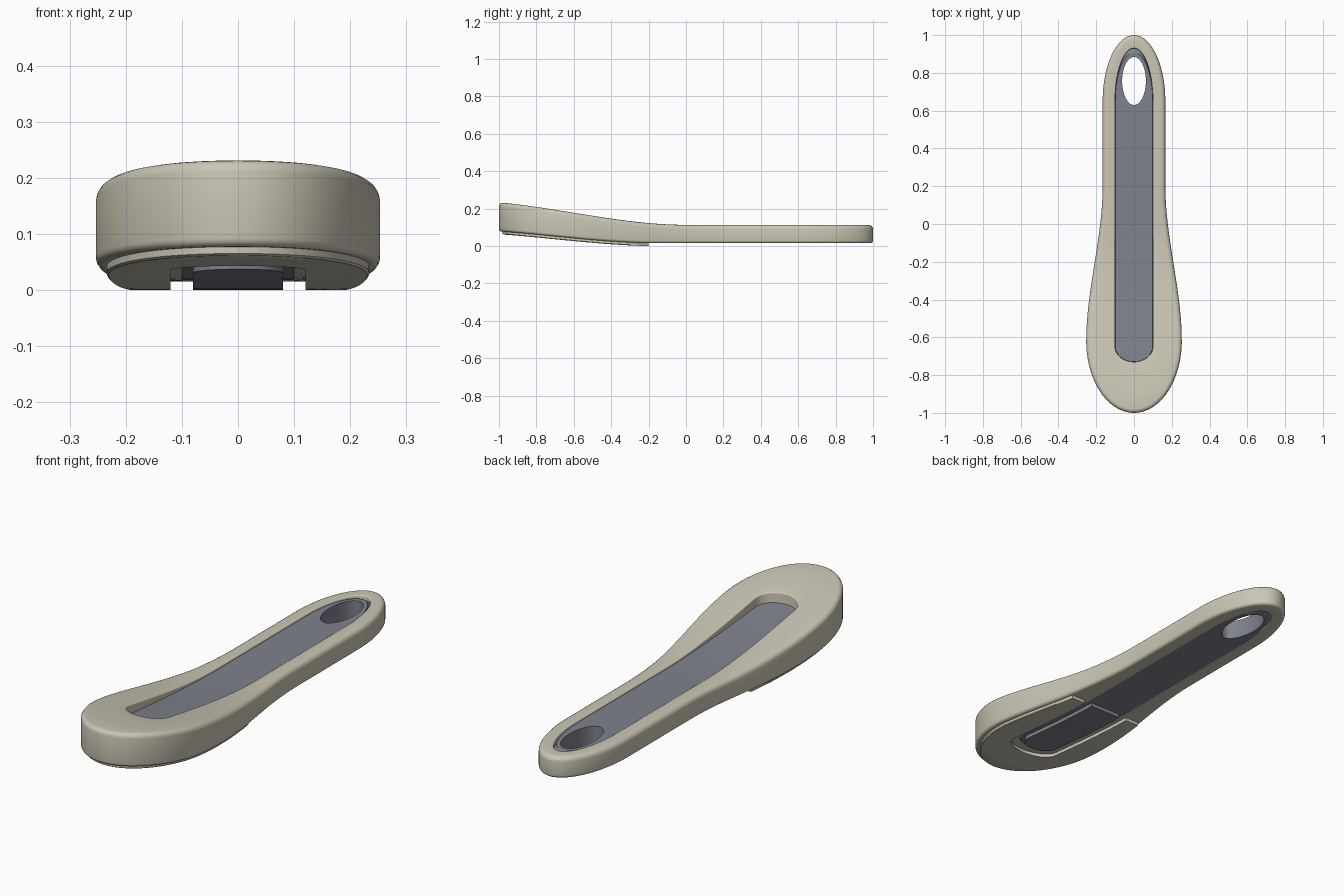
import bpy, bmesh
from math import sin, cos, pi, sqrt, hypot

cube = bpy.data.objects.get("Cube")
if cube:
    bpy.data.objects.remove(cube, do_unlink=True)

N = 128


def material(name, colour):
    m = bpy.data.materials.new(name)
    m.use_nodes = True
    m.diffuse_color = (*colour, 1)
    bsdf = m.node_tree.nodes["Principled BSDF"]
    bsdf.inputs["Base Color"].default_value = (*colour, 1)
    bsdf.inputs["Roughness"].default_value = 0.6
    return m


cream = material("cream plastic", (0.60, 0.57, 0.46))
grey = material("slate grey", (0.215, 0.225, 0.27))


# Side profile: the grip bends upward toward the front
def ease(u):
    u = min(max(u, 0), 1)
    return u * u * (3 - 2 * u)


def top_z(y):
    return 0.113 + 0.13 * ease(-y / 1.2)


def bottom_z(y):
    return 0.0155 + 0.073 * ease((-0.15 - y) / 1.1)


def insert_z(y):
    return 0.106 + 0.085 * ease(-y / 1.4)


# Plan outlines as half widths along y
def cap(d, length):
    return sqrt(max(0, 1 - (d / length) ** 2))


def body_width(y):
    if y > 0.65:
        return 0.166 * cap(y - 0.65, 0.35)
    if y < -0.62:
        return 0.253 * cap(y + 0.62, 0.38)
    return 0.166 + 0.087 * ease((0.2 - y) / 0.82)


def slot_width(front, back, width):
    def f(y):
        if y > 0.65:
            return width * cap(y - 0.65, back - 0.65)
        if y < front + 0.08:
            return width * cap(front + 0.08 - y, 0.08)
        return width
    return f


def closed_loop(width, front, back):
    mid, half = (front + back) / 2, (back - front) / 2
    pts = []
    for i in range(N):
        t = 2 * pi * i / N
        y = mid + half * cos(t)
        side = 0 if i in (0, N // 2) else (1 if sin(t) > 0 else -1)
        pts.append((side * width(y), y))
    return pts


def open_loop(width, front, back):
    pts = []
    for i in range(N + 1):
        s = -pi / 2 + pi * i / N
        y = back - (back - front) * cos(s)
        side = 0 if i == N // 2 else (1 if s > 0 else -1)
        pts.append((side * width(y), y))
    return pts


def inset(pts, d):
    out, n = [], len(pts)
    for i, (x, y) in enumerate(pts):
        a, b = pts[i - 1], pts[(i + 1) % n]
        tx, ty = b[0] - a[0], b[1] - a[1]
        k = d / (hypot(tx, ty) or 1)
        out.append((x - ty * k * -1, y - tx * k))
    return out


def blend(a, b, f):
    return [(p[0] + (q[0] - p[0]) * f, p[1] + (q[1] - p[1]) * f)
            for p, q in zip(a, b)]


def lift(pts, zf, dz=0):
    return [(x, y, zf(y) + dz) for x, y in pts]


def build(name, rings, mat, wrap_points=True, wrap_rings=True, ladder=False):
    """Skin a list of rings into a solid."""
    bm = bmesh.new()
    vs = [[bm.verts.new(p) for p in r] for r in rings]
    n, m = len(rings[0]), len(rings)
    for j in range(m if wrap_rings else m - 1):
        a, b = vs[j], vs[(j + 1) % m]
        for i in range(n if wrap_points else n - 1):
            k = (i + 1) % n
            bm.faces.new((a[i], a[k], b[k], b[i]))
    if not wrap_points:
        bm.faces.new([r[0] for r in vs])
        bm.faces.new([r[-1] for r in vs])
    if ladder:
        for r in (vs[0], vs[-1]):
            for i in range(n // 2):
                quad = [r[i], r[i + 1], r[-i - 1], r[-i]]
                bm.faces.new(list(dict.fromkeys(quad)))
    bmesh.ops.remove_doubles(bm, verts=bm.verts, dist=1e-6)
    bmesh.ops.recalc_face_normals(bm, faces=bm.faces)
    me = bpy.data.meshes.new(name)
    bm.to_mesh(me)
    bm.free()
    me.materials.append(mat)
    ob = bpy.data.objects.new(name, me)
    bpy.context.collection.objects.link(ob)
    return ob


def activate(ob):
    bpy.ops.object.select_all(action='DESELECT')
    ob.select_set(True)
    bpy.context.view_layer.objects.active = ob


def smooth(ob):
    activate(ob)
    bpy.ops.object.shade_smooth_by_angle(angle=0.6)


def fillet(pts, r, zf, up, direction=1, steps=4):
    """Rings around a rounded edge, from the wall onto the flat face."""
    rings = []
    for k in range(steps + 1):
        a = pi / 2 * k / steps
        rings.append(lift(inset(pts, direction * r * (1 - cos(a))), zf, -up * r * (1 - sin(a))))
    return rings


# Grip frame with a long slot
outer = closed_loop(body_width, -1, 1)
slot = closed_loop(slot_width(-0.73, 0.93, 0.1), -0.73, 0.93)
rings = fillet(outer, 0.022, top_z, 1)
rings += [lift(blend(inset(outer, 0.022), inset(slot, -0.006), f), top_z) for f in (0.33, 0.67)]
rings += fillet(slot, 0.006, top_z, 1, -1)[::-1]
rings += [lift(slot, bottom_z)]
rings += [lift(blend(slot, inset(outer, 0.014), f), bottom_z) for f in (0.33, 0.67)]
rings += fillet(outer, 0.014, bottom_z, -1)[::-1]
smooth(build("grip_frame", rings, cream))

# Grey insert filling the slot, with a softened back edge
face = closed_loop(slot_width(-0.729, 0.908, 0.099), -0.729, 0.908)
insert = build("grip_insert", [
    lift(face, insert_z), lift(slot, insert_z, -0.014),
    lift(slot, bottom_z, 0.008), lift(face, bottom_z, 0.002),
], grey, wrap_rings=False, ladder=True)

# Hanging hole
bpy.ops.mesh.primitive_cylinder_add(vertices=64, radius=1, depth=1, location=(0, 0.757, 0.06))
cutter = bpy.context.object
cutter.name = "hole_cutter"
cutter.scale = (0.063, 0.127, 1)
cutter.hide_render = True
cutter.data.materials.append(grey)
mod = insert.modifiers.new("hole", 'BOOLEAN')
mod.operation = 'DIFFERENCE'
mod.solver = 'EXACT'
mod.object = cutter
activate(insert)
bpy.ops.object.modifier_apply(modifier=mod.name)
bpy.data.objects.remove(cutter, do_unlink=True)
smooth(insert)

# Horseshoe pad under the wide end
pad_out = open_loop(lambda y: 0.925 * body_width(-1 + (y + 0.98) * 1.025), -0.98, -0.2)
pad_in = open_loop(slot_width(-0.77, 1, 0.12), -0.77, -0.2)
pad = [lift(pad_out, bottom_z, 0.004), lift(pad_out, bottom_z, -0.012),
       lift(blend(pad_out, pad_in, 0.03), bottom_z, -0.0155)]
pad += [lift(blend(pad_out, pad_in, f), bottom_z, -0.0155) for f in (0.35, 0.7)]
pad += [lift(pad_in, bottom_z, -0.0155), lift(pad_in, bottom_z, 0.004)]
pad += [lift(blend(pad_in, pad_out, f), bottom_z, 0.004) for f in (0.33, 0.67)]
smooth(build("sole_pad", pad, cream, wrap_points=False))

# Centre pad on the underside of the insert
strip = closed_loop(lambda y: 0.08 * cap(max(0, -0.64 - y), 0.07), -0.71, -0.2)
smooth(build("centre_pad", [
    lift(strip, bottom_z, 0.006), lift(strip, bottom_z, -0.0155),
], grey, wrap_rings=False, ladder=True))
